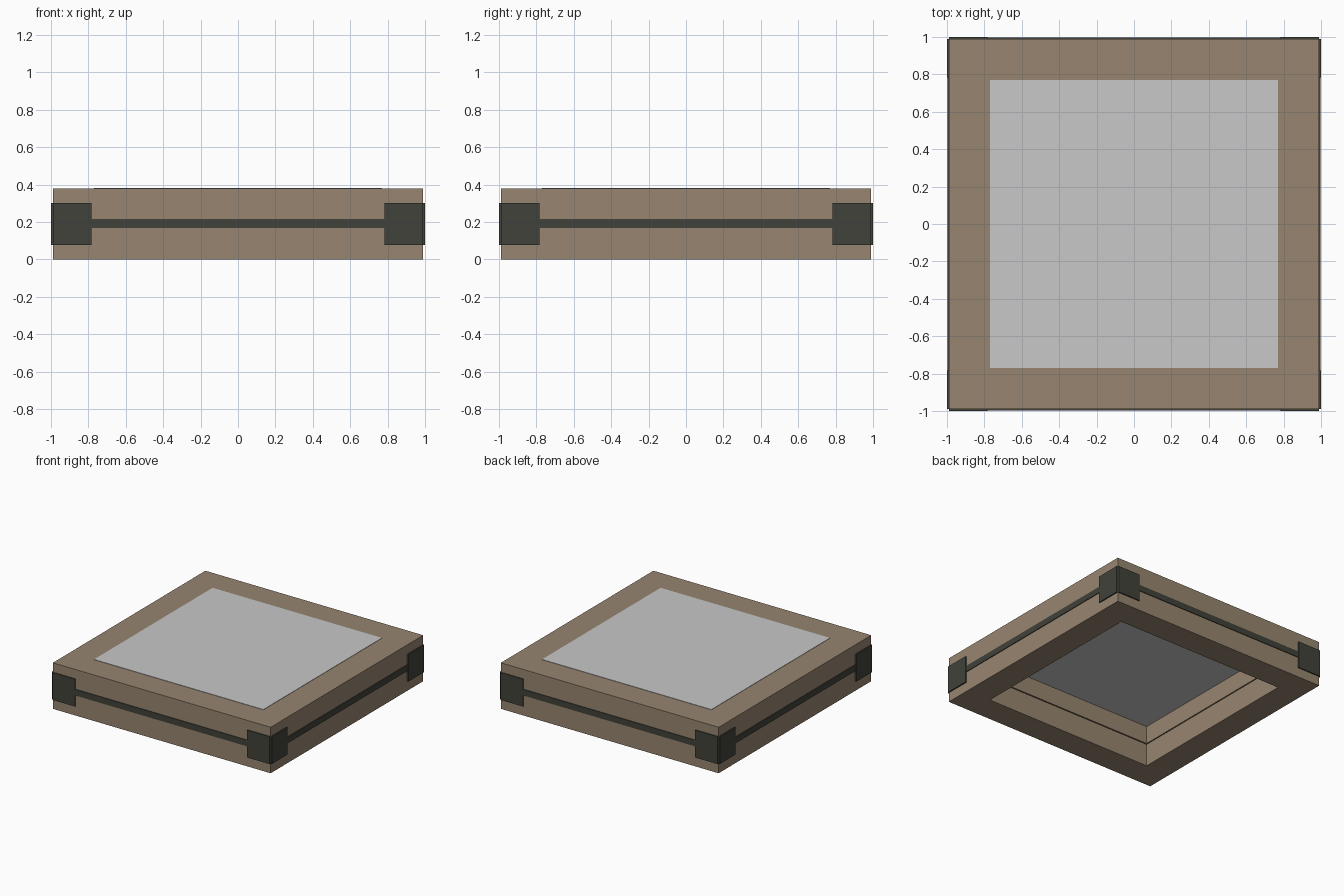
import bpy
import bmesh
from mathutils import Matrix, Vector

cube = bpy.data.objects.get("Cube")
if cube:
    bpy.data.objects.remove(cube, do_unlink=True)


def material(name, rgb):
    mat = bpy.data.materials.new(name)
    mat.use_nodes = True
    mat.diffuse_color = (*rgb, 1)
    mat.node_tree.nodes["Principled BSDF"].inputs["Base Color"].default_value = (*rgb, 1)
    return mat


wood = material("brown_wood", (0.31, 0.235, 0.16))
metal = material("dark_metal", (0.054, 0.054, 0.043))
pale = material("pale_grey", (0.58, 0.58, 0.58))


def box(name, low, high, mat, turn=0):
    """Box between two corners, turned about z by quarter turns."""
    low, high = Vector(low), Vector(high)
    bm = bmesh.new()
    bmesh.ops.create_cube(bm, size=1)
    bmesh.ops.scale(bm, vec=high - low, verts=bm.verts)
    bmesh.ops.translate(bm, vec=(low + high) / 2, verts=bm.verts)
    bm.transform(Matrix.Rotation(turn * 1.5707963268, 4, "Z"))
    mesh = bpy.data.meshes.new(name)
    bm.to_mesh(mesh)
    bm.free()
    mesh.materials.append(mat)
    obj = bpy.data.objects.new(name, mesh)
    bpy.context.collection.objects.link(obj)
    return obj


OUTER, INNER = 0.99, 0.77
TOP, MIDDLE, SEAM = 0.378, 0.19, 0.004

# Two stacked wooden frames with a narrow seam between them
for layer, z0, z1 in (("lower", 0, MIDDLE - SEAM), ("upper", MIDDLE + SEAM, TOP)):
    for side, turn in (("front", 0), ("back", 2)):
        box(f"{layer}_{side}_rail", (-OUTER, -OUTER, z0), (OUTER, -INNER, z1), wood, turn)
    for side, turn in (("left", 1), ("right", 3)):
        box(f"{layer}_{side}_rail", (-INNER, -OUTER, z0), (INNER, -INNER, z1), wood, turn)

# Panel filling the top of the opening
box("top_panel", (-INNER, -INNER, 0.34), (INNER, INNER, TOP + 0.003), pale)

# Metal band and corner plates on each side
for turn, side in enumerate(("front", "left", "back", "right")):
    box(f"{side}_band", (-0.985, -0.996, 0.167), (0.985, -0.985, 0.217), metal, turn)
    for end, x0, x1 in (("start", -0.988, -0.783), ("end", 0.783, 0.988)):
        box(f"{side}_{end}_corner_plate", (x0, -1, 0.078), (x1, -0.988, 0.302), metal, turn)
